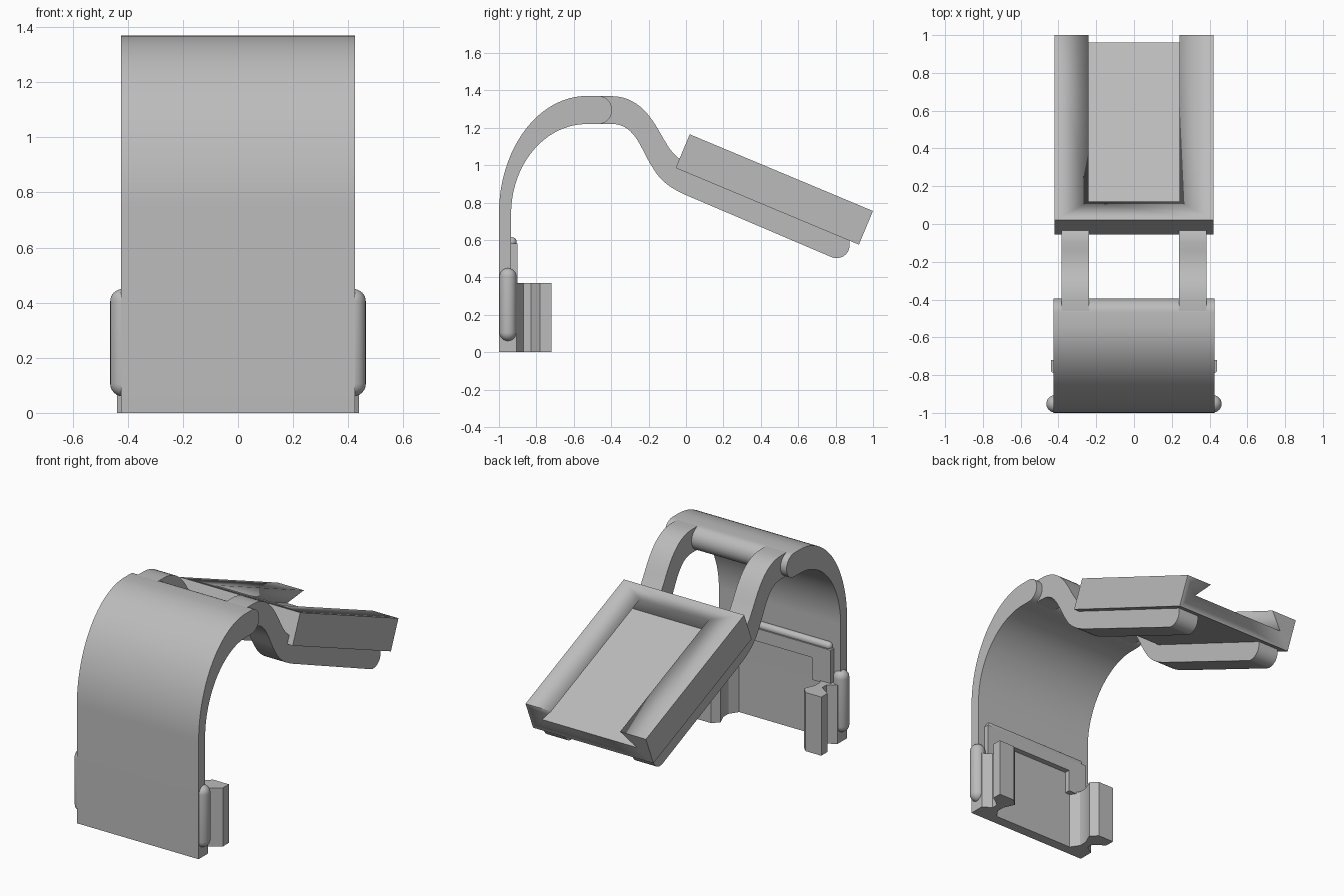
import bpy, bmesh, math
from mathutils import Vector as V

if "Cube" in bpy.data.objects:
    bpy.data.objects.remove(bpy.data.objects["Cube"])

grey = bpy.data.materials.new("plain_grey")
grey.diffuse_color = (0.5, 0.5, 0.5, 1)
grey.use_nodes = True
grey.node_tree.nodes["Principled BSDF"].inputs["Base Color"].default_value = grey.diffuse_color
X, Y, Z = V((1, 0, 0)), V((0, 1, 0)), V((0, 0, 1))


def finish(name, bm):
    bmesh.ops.recalc_face_normals(bm, faces=bm.faces)
    me = bpy.data.meshes.new(name)
    bm.to_mesh(me)
    bm.free()
    me.materials.append(grey)
    ob = bpy.data.objects.new(name, me)
    bpy.context.collection.objects.link(ob)
    bpy.ops.object.select_all(action='DESELECT')
    ob.select_set(True)
    bpy.context.view_layer.objects.active = ob
    bpy.ops.object.shade_smooth_by_angle(angle=math.radians(30))
    return ob


def prism(name, pts, a, b, depth, origin=V((0, 0, 0))):
    """Extrude a closed profile (in axes a, b) along the depth vector."""
    bm = bmesh.new()
    lo = [bm.verts.new(origin + a * p + b * q) for p, q in pts]
    hi = [bm.verts.new(v.co + depth) for v in lo]
    n = len(lo)
    bm.faces.new(lo)
    bm.faces.new(hi[::-1])
    for i in range(n):
        j = (i + 1) % n
        bm.faces.new((lo[i], lo[j], hi[j], hi[i]))
    return finish(name, bm)


def box(name, x, y, z):
    return prism(name, [(x[0], y[0]), (x[1], y[0]), (x[1], y[1]), (x[0], y[1])],
                 X, Y, Z * (z[1] - z[0]), Z * z[0])


def arc(c, rx, ry, a0, a1, n=20):
    return [(c[0] + rx * math.cos(math.radians(a0 + (a1 - a0) * i / n)),
             c[1] + ry * math.sin(math.radians(a0 + (a1 - a0) * i / n))) for i in range(n + 1)]


def bez(p0, p1, p2, p3, n=14):
    return [tuple((1 - t) ** 3 * a + 3 * (1 - t) ** 2 * t * b + 3 * (1 - t) * t * t * c + t ** 3 * d
                  for a, b, c, d in zip(p0, p1, p2, p3)) for t in [i / n for i in range(n + 1)]]


def capsule(name, start, axis, length, r):
    """Round-ended rod, lathed from a half profile."""
    prof = [(r * math.sin(math.radians(t)), r - r * math.cos(math.radians(t))) for t in range(0, 91, 15)]
    prof += [(p, length - h) for p, h in prof[::-1]]
    side = Y if axis == X else X
    bm = bmesh.new()
    vs = [bm.verts.new(start + side * p + axis * h) for p, h in prof]
    es = [bm.edges.new(e) for e in zip(vs, vs[1:])]
    bmesh.ops.spin(bm, geom=vs + es, cent=start, axis=axis, angle=math.tau, steps=24)
    bmesh.ops.remove_doubles(bm, verts=bm.verts, dist=1e-4)
    return finish(name, bm)


# curved cover with a rounded lip
cover = ([(-1, 0)] + arc((-0.53, 0.74), 0.47, 0.63, 180, 90, 32)
         + arc((-0.47, 1.295), 0.075, 0.075, 90, -90, 16)
         + arc((-0.53, 0.74), 0.405, 0.48, 90, 180, 32) + [(-0.935, 0)])
prism("cover", cover, Y, Z, X * 0.85, X * -0.425)

# swan-neck arms running under the holder
arm = (arc((-0.47, 1.295), 0.074, 0.074, 270, 90, 16)
       + bez((-0.4, 1.369), (-0.25, 1.369), (-0.18, 1.25), (-0.12, 1.14))
       + bez((-0.11, 1.125), (-0.08, 1.07), (-0.05, 1.04), (0.0, 1.01), 8)
       + [(0.875, 0.61), (0.875, 0.575)] + arc((0.805, 0.573), 0.07, 0.07, 0, -113, 12)
       + bez((0.0, 0.84), (-0.09, 0.88), (-0.14, 0.92), (-0.18, 0.99))
       + bez((-0.19, 1.005), (-0.25, 1.11), (-0.28, 1.221), (-0.4, 1.221)))
for s in (-1, 1):
    prism("arm", arm, Y, Z, X * 0.145, X * (s * 0.31 - 0.0725))

# tilted holder plate with an undercut slot open at the back end
u, n = V((0, 0.9225, -0.386)), V((0, 0.386, 0.9225))
top = V((0, 0.02, 1.165))
L, W = 1.062, 0.42
plate = prism("holder_plate", [(-W, -0.195), (W, -0.195), (W, 0), (-W, 0)], X, n, u * L, top)
k = 0.09 / 0.098
slot = prism("slot_cutter", [(-0.24 + 0.02 * k, 0.02), (-0.24, 0), (-0.33, -0.098), (0.33, -0.098),
                             (0.24, 0), (0.24 - 0.02 * k, 0.02)],
             X, n, u * L, top + u * 0.108)
slot.hide_render = True
slot.hide_viewport = True
mod = plate.modifiers.new("slot", 'BOOLEAN')
mod.object = slot
mod.solver = 'EXACT'

# inner frame: top band, rail and legs
box("inner_band", (-0.38, 0.38), (-0.94, -0.90), (0.5, 0.58))
capsule("inner_rail", V((-0.37, -0.93, 0.59)), X, 0.74, 0.025)
clip = [(0.425, -0.94), (0.425, -0.905), (0.37, -0.87), (0.37, -0.83), (0.44, -0.78), (0.44, -0.72),
        (0.33, -0.72), (0.29, -0.76), (0.32, -0.83), (0.32, -0.88), (0.28, -0.94)]
for s in (-1, 1):
    box("inner_leg", sorted((s * 0.25, s * 0.38)), (-0.94, -0.90), (0.36, 0.5))
    # side clips and grip beads
    prism("side_clip", [(s * x, y) for x, y in clip], X, Y, Z * 0.37)
    capsule("grip_bead", V((s * 0.418, -0.952, 0.06)), Z, 0.39, 0.046)
